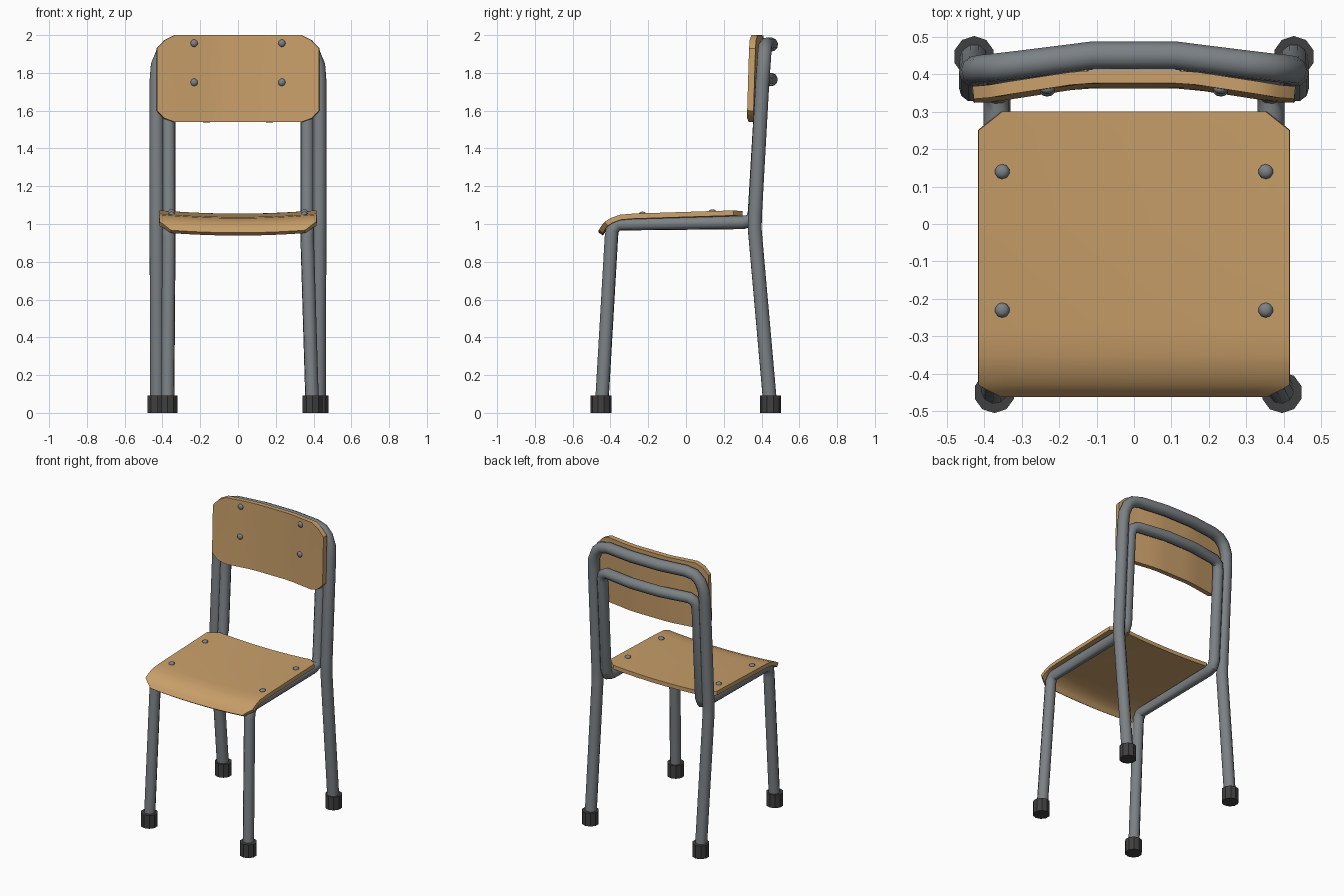
import bpy, bmesh, math
from mathutils import Vector, Matrix

if "Cube" in bpy.data.objects:
    bpy.data.objects.remove(bpy.data.objects["Cube"])


def material(name, rgb):
    m = bpy.data.materials.new(name)
    m.diffuse_color = (*rgb, 1)
    m.use_nodes = True
    m.node_tree.nodes["Principled BSDF"].inputs["Base Color"].default_value = m.diffuse_color
    return m


WOOD = material("light wood", (0.58, 0.345, 0.142))
STEEL = material("grey steel", (0.20, 0.22, 0.235))
RUBBER = material("dark rubber", (0.05, 0.05, 0.052))


def add(name, data, mat):
    ob = bpy.data.objects.new(name, data)
    bpy.context.collection.objects.link(ob)
    data.materials.append(mat)
    return ob


def finish(ob, angle):
    # turn curves and modifiers into plain meshes, then smooth
    bpy.ops.object.select_all(action='DESELECT')
    ob.select_set(True)
    bpy.context.view_layer.objects.active = ob
    bpy.ops.object.convert(target='MESH')
    bpy.ops.object.shade_smooth_by_angle(angle=math.radians(angle))


def tube(name, pts, r):
    cu = bpy.data.curves.new(name, 'CURVE')
    cu.dimensions = '3D'
    cu.bevel_depth = r
    cu.bevel_resolution = 3
    cu.use_fill_caps = True
    sp = cu.splines.new('POLY')
    sp.points.add(len(pts) - 1)
    for p, co in zip(sp.points, pts):
        p.co = (*co, 1)
    finish(add(name, cu, STEEL), 40)


def sheet(name, rows, cols, point, thick):
    # grid of point(row, t) with t in -1..1, thickened behind its face
    bm = bmesh.new()
    g = [[bm.verts.new(point(r, -1 + 2 * i / cols)) for i in range(cols + 1)] for r in rows]
    for a, b in zip(g, g[1:]):
        for i in range(cols):
            bm.faces.new((a[i], a[i + 1], b[i + 1], b[i]))
    me = bpy.data.meshes.new(name)
    bm.to_mesh(me)
    bm.free()
    ob = add(name, me, WOOD)
    s = ob.modifiers.new("thickness", 'SOLIDIFY')
    s.thickness = thick
    s.offset = -1
    finish(ob, 35)


def mirrored(half):
    return half + [(-x, y, z) for x, y, z in reversed(half)]


# outer frame: back legs and top rail in one bent tube
tube("outer_frame", mirrored([
    (0.427, 0.447, 0.03), (0.43, 0.364, 0.97), (0.43, 0.365, 1.04), (0.43, 0.405, 1.76),
    (0.424, 0.411, 1.84), (0.40, 0.415, 1.90), (0.36, 0.419, 1.937),
    (0.30, 0.426, 1.95), (0.11, 0.45, 1.95)]), 0.038)

# inner frame: front legs, seat rails, uprights and lower back rail
inner = [(0.366, -0.395, 0.93), (0.366, -0.39, 0.97), (0.366, -0.365, 0.998),
         (0.366, 0.30, 1.008), (0.366, 0.345, 1.02), (0.366, 0.362, 1.06),
         (0.366, 0.40, 1.70), (0.355, 0.408, 1.745), (0.32, 0.418, 1.765), (0.11, 0.45, 1.765)]
tube("inner_frame", [(0.393, -0.447, 0.03)] + mirrored(inner) + [(-0.373, -0.447, 0.03)], 0.036)

# rubber feet
for name, x, y in (("front_right", 0.395, -0.45), ("front_left", -0.373, -0.45),
                   ("back_right", 0.427, 0.447), ("back_left", -0.427, 0.447)):
    bm = bmesh.new()
    bmesh.ops.create_cone(bm, cap_ends=True, segments=10, radius1=0.055, radius2=0.055,
                          depth=0.092, matrix=Matrix.Translation((x, y, 0.046)))
    me = bpy.data.meshes.new(name + "_foot")
    bm.to_mesh(me)
    bm.free()
    add(name + "_foot", me, RUBBER)


# seat: rows of (y, top z, half width), front lip rolled down, dished across
def seat_point(row, t):
    y, z, w = row
    x = w * t
    return x, y, z - 0.018 * (1 - (x / 0.415) ** 2)


sheet("seat", [(-0.462, 0.972, 0.355), (-0.445, 0.997, 0.39), (-0.43, 1.012, 0.415),
               (-0.40, 1.031, 0.415), (-0.35, 1.049, 0.415), (-0.28, 1.055, 0.415),
               (0.0, 1.064, 0.415), (0.25, 1.072, 0.415), (0.30, 1.073, 0.352)],
      12, seat_point, 0.027)


# backrest: rows of (z, half width), flat middle with wings bent forward
def back_y(x, z):
    k = min(max((abs(x) - 0.14) / 0.26, 0), 1)
    return 0.322 + 0.014 * (z - 1.54) / 0.46 + 0.04 * (1 - k)


def back_point(row, t):
    z, w = row
    return w * t, back_y(w * t, z), z


sheet("backrest", [(1.54, 0.335), (1.56, 0.39), (1.60, 0.428), (1.93, 0.428),
                   (1.975, 0.385), (2.0, 0.335)], 12, back_point, 0.034)


# domed bolts
def bolt(name, loc, squash):
    bm = bmesh.new()
    bmesh.ops.create_uvsphere(bm, u_segments=10, v_segments=6, radius=0.02)
    bmesh.ops.scale(bm, vec=squash, verts=bm.verts)
    bmesh.ops.translate(bm, vec=Vector(loc), verts=bm.verts)
    me = bpy.data.meshes.new(name)
    bm.to_mesh(me)
    bm.free()
    finish(add(name, me, STEEL), 60)


for side, s in (("left", -1), ("right", 1)):
    for row, y, z in (("front", -0.23, 1.052), ("back", 0.14, 1.064)):
        bolt(f"seat_bolt_{row}_{side}", (s * 0.352, y, z), (1, 1, 0.7))
    for row, z in (("lower", 1.75), ("upper", 1.957)):
        bolt(f"backrest_bolt_{row}_{side}", (s * 0.232, back_y(0.232, z), z), (1, 0.7, 1))
